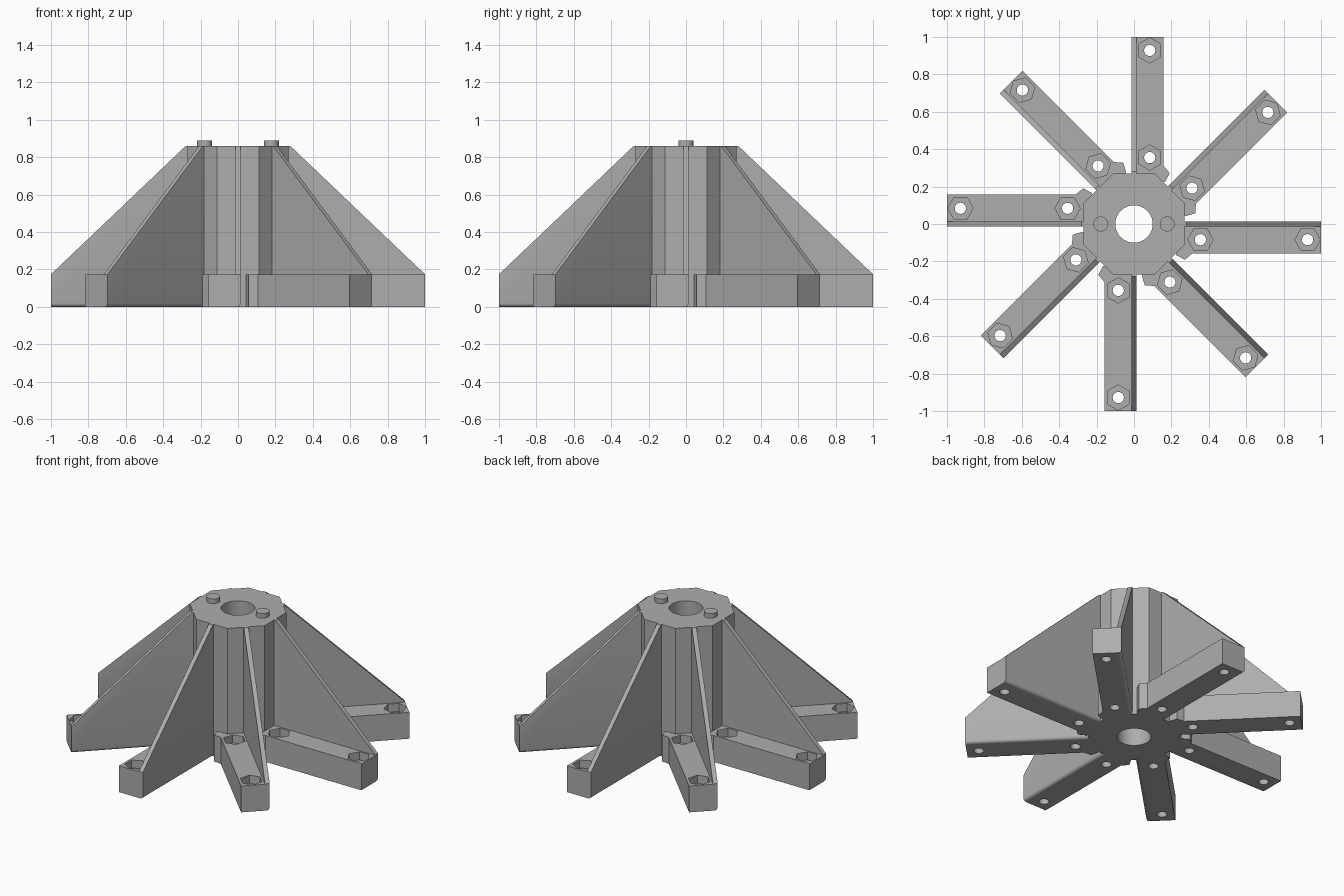
import bpy, bmesh, math
from mathutils import Matrix, Vector

cube = bpy.data.objects.get("Cube")
if cube:
    bpy.data.objects.remove(cube, do_unlink=True)

ARMS = 8
TOP, ARM_TOP = 0.86, 0.172
WEB, ARM_SIDE, FILLET = 0.014, -0.158, 0.02
BOLT_V = -0.084

grey = bpy.data.materials.new("plain grey")
grey.use_nodes = True
GREY = (0.42, 0.42, 0.42, 1)
grey.diffuse_color = GREY
grey.node_tree.nodes["Principled BSDF"].inputs["Base Color"].default_value = GREY


def extrude(bm, points, direction):
    """Add a closed prism from a planar outline."""
    face = bm.faces.new([bm.verts.new(p) for p in points])
    new = bmesh.ops.extrude_face_region(bm, geom=[face])["geom"]
    bmesh.ops.translate(bm, vec=Vector(direction),
                        verts=[v for v in new if isinstance(v, bmesh.types.BMVert)])


def prism(bm, x, y, radius, z0, z1, sides, turn=0.0):
    pts = [(x + radius * math.cos(turn + math.tau * i / sides),
            y + radius * math.sin(turn + math.tau * i / sides), z0)
           for i in range(sides)]
    extrude(bm, pts, (0, 0, z1 - z0))


def make_object(name, bm):
    bmesh.ops.recalc_face_normals(bm, faces=bm.faces[:])
    mesh = bpy.data.meshes.new(name)
    bm.to_mesh(mesh)
    bm.free()
    mesh.materials.append(grey)
    obj = bpy.data.objects.new(name, mesh)
    bpy.context.collection.objects.link(obj)
    return obj


def repeat_around(bm):
    """Copy everything in the mesh to all arm directions."""
    base = bm.verts[:] + bm.edges[:] + bm.faces[:]
    for i in range(1, ARMS):
        copy = bmesh.ops.duplicate(bm, geom=base)["geom"]
        bmesh.ops.rotate(bm, cent=(0, 0, 0), matrix=Matrix.Rotation(math.tau * i / ARMS, 3, "Z"),
                         verts=[v for v in copy if isinstance(v, bmesh.types.BMVert)])


def combine(target, other, operation):
    """Bake a boolean into the target and drop the helper."""
    other.hide_render = True
    mod = target.modifiers.new("combine", "BOOLEAN")
    mod.operation, mod.object, mod.solver = operation, other, "EXACT"
    deps = bpy.context.evaluated_depsgraph_get()
    mesh = bpy.data.meshes.new_from_object(target.evaluated_get(deps))
    target.modifiers.clear()
    target.data = mesh
    bpy.data.objects.remove(other, do_unlink=True)


# Octagonal hub
bm = bmesh.new()
prism(bm, 0, 0, 0.27 / math.cos(math.pi / ARMS), 0, TOP, ARMS, math.pi / ARMS)
stand = make_object("ribbed_stand", bm)

# Arms: L-shaped section with a rounded lower edge, sliced by the rib slope
bm = bmesh.new()
section = [(WEB, TOP), (-WEB, TOP), (-WEB, ARM_TOP), (ARM_SIDE, ARM_TOP), (ARM_SIDE, 0)]
for i in range(5):
    a = math.pi / 2 * i / 4
    section.append((WEB - FILLET + FILLET * math.sin(a), FILLET - FILLET * math.cos(a)))
extrude(bm, [(0.2, v, z) for v, z in section], (0.8, 0, 0))
slope = Vector((TOP - ARM_TOP - 0.002, 0, 0.72)).normalized()
cut = bmesh.ops.bisect_plane(bm, geom=bm.verts[:] + bm.edges[:] + bm.faces[:],
                             plane_co=(0.28, 0, TOP), plane_no=slope, clear_outer=True)
bmesh.ops.holes_fill(bm, edges=[e for e in bm.edges if e.is_boundary], sides=0)
repeat_around(bm)
combine(stand, make_object("arms", bm), "UNION")

# Small gussets between the arm roots and the hub
bm = bmesh.new()
extrude(bm, [(u, v, 0) for u, v in
             ((0.22, -0.14), (0.226, -0.166), (0.272, -0.191), (0.314, -0.155), (0.3, -0.14))],
        (0, 0, ARM_TOP))
repeat_around(bm)
combine(stand, make_object("root_gussets", bm), "UNION")

# Locating pegs
bm = bmesh.new()
for side in (-1, 1):
    prism(bm, side * 0.178, 0, 0.04, TOP - 0.05, 0.89, 32)
combine(stand, make_object("locating_pegs", bm), "UNION")

# Bolt holes, then hexagonal nut pockets, then the central bore
for name, radius, bottom, sides in (("bolt_holes", 0.03, -0.1, 24), ("nut_pockets", 0.068, 0.12, 6)):
    bm = bmesh.new()
    for u in (0.355, 0.928):
        prism(bm, u, BOLT_V, radius, bottom, ARM_TOP + 0.05, sides)
    repeat_around(bm)
    combine(stand, make_object(name, bm), "DIFFERENCE")
bm = bmesh.new()
prism(bm, 0, 0, 0.1, -0.1, 1, 48)
combine(stand, make_object("bore", bm), "DIFFERENCE")

# Smooth the round surfaces, keep the hard edges
bpy.ops.object.select_all(action="DESELECT")
stand.select_set(True)
bpy.context.view_layer.objects.active = stand
bpy.ops.object.shade_smooth_by_angle(angle=math.radians(30))
